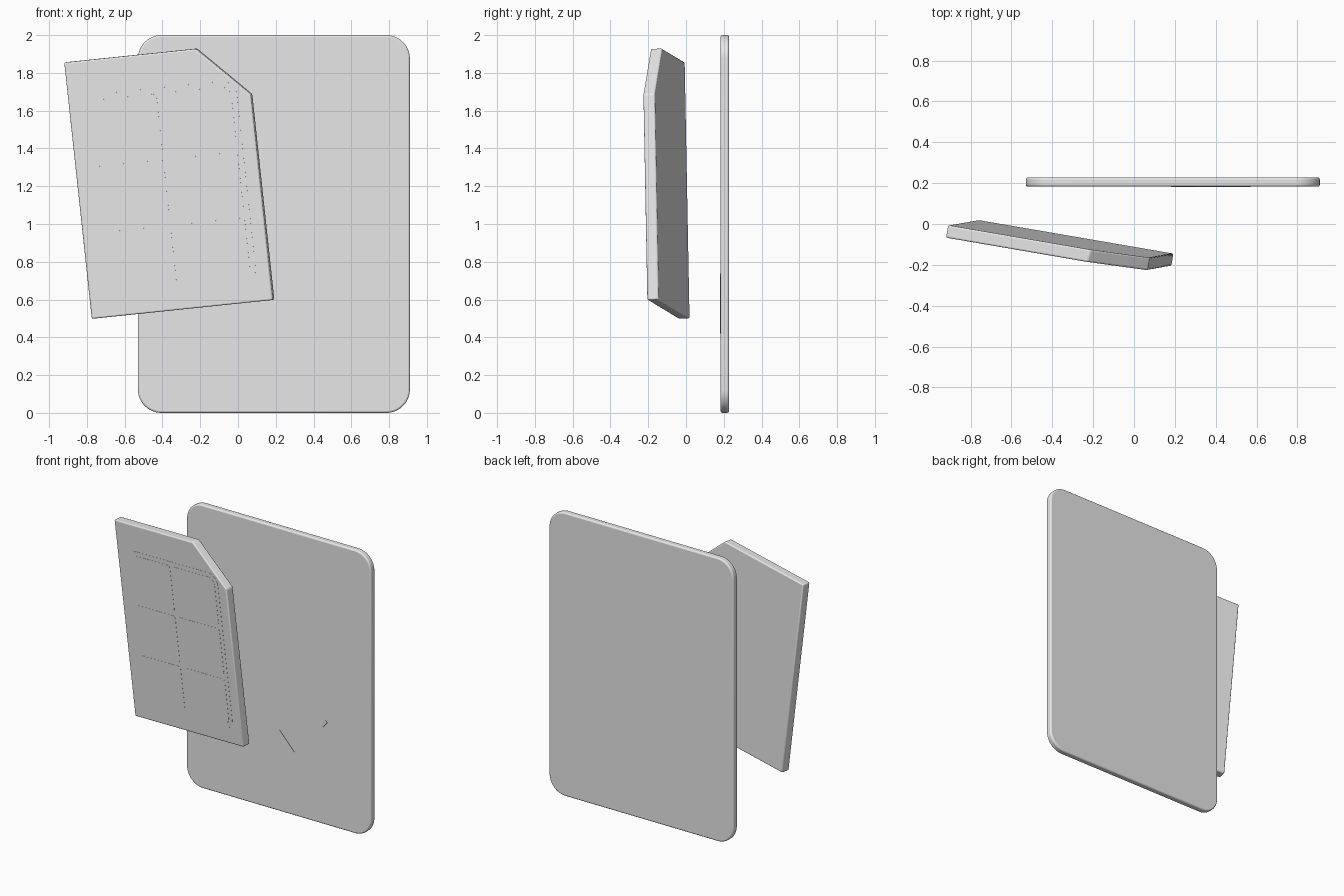
import bpy, bmesh, math
from mathutils import Vector, Matrix

old = bpy.data.objects.get("Cube")
if old:
    bpy.data.objects.remove(old, do_unlink=True)

grey = bpy.data.materials.new("light_grey")
grey.use_nodes = True
colour = (0.8, 0.8, 0.8, 1)
grey.diffuse_color = colour
grey.node_tree.nodes["Principled BSDF"].inputs["Base Color"].default_value = colour


def frame(origin, u, v):
    """Matrix whose local x, y follow u, v and whose local z points out of the face."""
    u = Vector(u).normalized()
    n = u.cross(Vector(v)).normalized()
    m = Matrix((u, n.cross(u), n)).transposed().to_4x4()
    m.translation = Vector(origin)
    return m


def rounded_rect(x0, y0, x1, y1, radii, steps=8):
    """Counter-clockwise outline with one radius per corner, from lower left."""
    corners = [Vector(c) for c in ((x0, y0), (x1, y0), (x1, y1), (x0, y1))]
    outline = []
    for i, p in enumerate(corners):
        r = radii[i]
        to_prev = (corners[i - 1] - p).normalized()
        to_next = (corners[(i + 1) % 4] - p).normalized()
        centre = p + (to_prev + to_next) * r
        for k in range(steps + 1):
            t = math.pi / 2 * k / steps
            outline.append(centre - r * (to_next * math.cos(t) + to_prev * math.sin(t)))
    return outline


def plate(name, outline, low, high, matrix, bevel=0.0):
    """Extrude an outline between two heights over the given frame."""
    bm = bmesh.new()
    face = bm.faces.new([bm.verts.new((p[0], p[1], low)) for p in outline])
    top = bmesh.ops.extrude_face_region(bm, geom=[face])["geom"]
    moved = [g for g in top if isinstance(g, bmesh.types.BMVert)]
    bmesh.ops.translate(bm, verts=moved, vec=(0, 0, high - low))
    bmesh.ops.recalc_face_normals(bm, faces=bm.faces)
    mesh = bpy.data.meshes.new(name)
    bm.to_mesh(mesh)
    bm.free()
    mesh.materials.append(grey)
    ob = bpy.data.objects.new(name, mesh)
    bpy.context.collection.objects.link(ob)
    ob.matrix_world = matrix
    if bevel:
        mod = ob.modifiers.new("soft_edge", "BEVEL")
        mod.width = bevel
        mod.segments = 3
        mod.limit_method = "ANGLE"
        mod.angle_limit = math.radians(40)
    bpy.ops.object.select_all(action="DESELECT")
    ob.select_set(True)
    bpy.context.view_layer.objects.active = ob
    bpy.ops.object.shade_smooth_by_angle(angle=math.radians(35))
    return ob


# Upright back panel with a tick mark on its front
panel_frame = frame((0, 0.228, 0), (1, 0, 0), (0, 0, 1))
PANEL = 0.045
plate("back_panel", rounded_rect(-0.53, 0, 0.91, 2, [0.125] * 4, 12),
      0, PANEL, panel_frame, bevel=0.01)
tick = [(0.18, 0.565), (0.312, 0.42), (0.57, 0.725),
        (0.557, 0.737), (0.312, 0.45), (0.195, 0.578)]
plate("tick_mark", tick, PANEL - 0.002, PANEL + 0.003, panel_frame)

# Tilted card with one clipped corner
card_frame = frame((-0.765, 0.02, 0.5), (0.96, -0.165, 0.1), (-0.15, -0.025, 1.355))
CARD = 0.062
card = [(0, 0), (0.978, 0), (0.978, 1.095), (0.71, 1.365), (0, 1.365)]
plate("card_body", card, 0, CARD, card_frame, bevel=0.008)

# Contact field and its two columns of three pads
left, right, low, high = 0.075, 0.905, 0.098, 1.18
gap = 0.03
plate("contact_field", rounded_rect(left, low, right, high, [0.08] * 4),
      CARD - 0.002, CARD + 0.001, card_frame)
pad_w = (right - left - 3 * gap) / 2
pad_h = (high - low - 4 * gap) / 3
outer_corners = {(0, 0): 0, (1, 0): 1, (1, 2): 2, (0, 2): 3}
for col in range(2):
    for row in range(3):
        radii = [0.02] * 4
        if (col, row) in outer_corners:
            radii[outer_corners[col, row]] = 0.055
        x = left + gap + col * (pad_w + gap)
        y = low + gap + row * (pad_h + gap)
        plate(f"contact_pad_{col + 1}_{row + 1}",
              rounded_rect(x, y, x + pad_w, y + pad_h, radii),
              CARD - 0.002, CARD + 0.002, card_frame)
